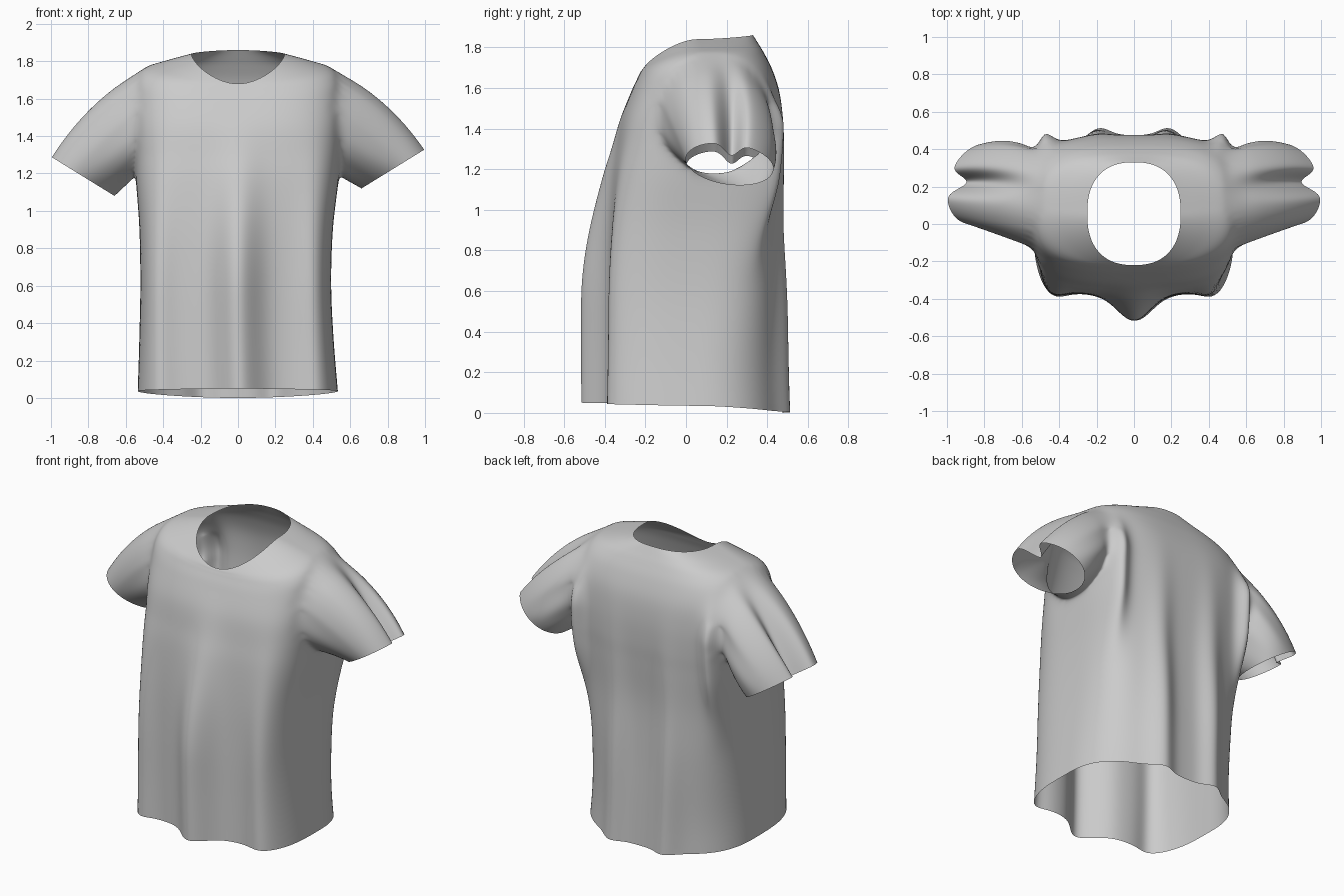
import bpy, bmesh, math
from mathutils import Vector

if "Cube" in bpy.data.objects:
    bpy.data.objects.remove(bpy.data.objects["Cube"])

COLS, SUB, SLEEVE_STEPS = 96, 5, 12

# Body rings: z front, y front, z side, half width, z back, y back, squareness
RINGS = [
    (0.05, -0.38, 0.035, 0.535, 0.00, 0.475, 4.0),
    (0.30, -0.38, 0.30, 0.52, 0.30, 0.465, 4.0),
    (0.60, -0.38, 0.60, 0.51, 0.60, 0.455, 4.0),
    (0.90, -0.375, 0.90, 0.517, 0.90, 0.45, 3.8),
    (1.15, -0.36, 1.15, 0.54, 1.15, 0.465, 3.5),
    (1.30, -0.34, 1.30, 0.55, 1.30, 0.475, 3.4),
    (1.45, -0.315, 1.45, 0.56, 1.45, 0.475, 3.3),
    (1.58, -0.27, 1.60, 0.56, 1.58, 0.46, 3.2),
    (1.645, -0.24, 1.70, 0.55, 1.69, 0.425, 3.0),
    (1.665, -0.23, 1.765, 0.50, 1.77, 0.385, 2.7),
    (1.675, -0.225, 1.805, 0.38, 1.82, 0.355, 2.5),
    (1.68, -0.22, 1.84, 0.25, 1.86, 0.33, 2.4),
]


def catmull(a, b, c, d, t):
    return [0.5 * (2 * q + (r - p) * t + (2 * p - 5 * q + 4 * r - s) * t * t
                   + (3 * q - p - 3 * r + s) * t ** 3) for p, q, r, s in zip(a, b, c, d)]


def bump(x, centre, width):
    return math.exp(-((x - centre) / width) ** 2)


def fade(z, low, high):
    t = min(1, max(0, (high - z) / (high - low)))
    return t * t * (3 - 2 * t)


def body_point(ring, ang):
    zf, yf, zs, w, zb, yb, n = ring
    c, s = math.cos(ang), math.sin(ang)
    if s > 0:  # rounder back corners towards the hem
        n += (2.45 - n) * fade(zs, 0.1, 1.15)
    r = (abs(c) ** n + abs(s) ** n) ** (-1 / n)
    x, y = w * c * r, (yf + yb) / 2 + (yb - yf) / 2 * s * r
    z = zs + ((zf if s < 0 else zb) - zs) * abs(s) ** 1.8
    # Hanging folds, strongest at the hem
    side = min(1, abs(s) * 1.6)
    if s < 0:
        y -= side * fade(z, 0.55, 1.6) * (
            0.14 * bump(x, 0.01, 0.12) + 0.06 * bump(abs(x), 0.44, 0.09))
    else:
        y += side * (fade(z, 0.4, 1.7) * 0.055 * bump(abs(x), 0.19, 0.075)
                     + fade(z, 1.4, 1.72) * (1 - fade(z, 0.6, 1.2))
                     * 0.11 * bump(abs(x), 0.49, 0.065))
    x -= 0.012 * math.sin(math.pi * min(1, max(0, z / 1.3)))
    return Vector((x, y, z))


bm = bmesh.new()

# Body tube from hem to neckline
levels = []
last = len(RINGS) - 1
for i in range(last):
    for k in range(SUB):
        levels.append(catmull(RINGS[max(i - 1, 0)], RINGS[i], RINGS[i + 1],
                              RINGS[min(i + 2, last)], k / SUB))
levels.append(RINGS[-1])
grid = [[bm.verts.new(body_point(r, 2 * math.pi * j / COLS)) for j in range(COLS)]
        for r in levels]
for lo, hi in zip(grid, grid[1:]):
    for j in range(COLS):
        k = (j + 1) % COLS
        bm.faces.new((lo[j], lo[k], hi[k], hi[j]))

# Armholes
HY, HZ, RY, RZ = 0.13, 1.47, 0.27, 0.285


def in_armhole(f):
    p = f.calc_center_median()
    return abs(p.x) > 0.4 and ((p.y - HY) / RY) ** 2 + ((p.z - HZ) / RZ) ** 2 < 1


bmesh.ops.delete(bm, geom=[f for f in bm.faces if in_armhole(f)], context='FACES')


def add_sleeve(sign, drop):
    edges = [e for e in bm.edges if e.is_boundary and all(
        v.co.x * sign > 0.4 and 1.1 < v.co.z < 1.8 for v in e.verts)]
    rim = {v for e in edges for v in e.verts}
    # Even out the armhole rim
    for _ in range(6):
        mean = {v: sum((e.other_vert(v).co for e in edges if v in e.verts), Vector()) / 2
                for v in rim}
        for v in rim:
            v.co = v.co.lerp(mean[v], 0.5)
    start = {v: v.co.copy() for v in rim}
    prev = {v: v for v in rim}
    soft = set(rim)
    for step in range(1, SLEEVE_STEPS + 1):
        t = step / SLEEVE_STEPS
        new = {}
        for v in rim:
            p = start[v]
            a = math.atan2((p.z - HZ) / RZ, (p.y - HY) / RY)
            ca, sa = math.cos(a), math.sin(a)
            cuff = Vector((sign * (0.83 + 0.17 * sa), 0.215 + 0.21 * ca - 0.05 * sa,
                           1.225 + 0.105 * sa - drop))
            q = p.lerp(cuff, t)
            # Rounded shoulder and a crease along the top
            arch = 4 * t * (1 - t)
            up = max(0, sa)
            q += Vector((sign * 0.025 * up, 0.03 * max(0, ca), 0.035 * up)) * arch
            dent = bump(a, 1.30, 0.22) * math.sin(min(1, t * 1.2) * math.pi / 2)
            q -= Vector((sign * (0.03 + 0.07 * t), 0, 0.06)) * dent
            new[v] = bm.verts.new(q)
        for e in edges:
            a, b = e.verts
            bm.faces.new((prev[a], prev[b], new[b], new[a]))
        prev = new
        if step < 3:
            soft |= set(new.values())
    # Soften the shoulder seam
    soft |= {e.other_vert(v) for v in rim for e in v.link_edges}
    for _ in range(4):
        bmesh.ops.smooth_vert(bm, verts=list(soft), factor=0.5, use_axis_x=True,
                              use_axis_y=True, use_axis_z=True)


add_sleeve(1, 0.0)
add_sleeve(-1, 0.04)

bmesh.ops.recalc_face_normals(bm, faces=bm.faces[:])
mesh = bpy.data.meshes.new("shirt")
bm.to_mesh(mesh)
bm.free()
for poly in mesh.polygons:
    poly.use_smooth = True
shirt = bpy.data.objects.new("shirt", mesh)
bpy.context.collection.objects.link(shirt)
sub = shirt.modifiers.new("smooth", 'SUBSURF')
sub.levels = sub.render_levels = 1
